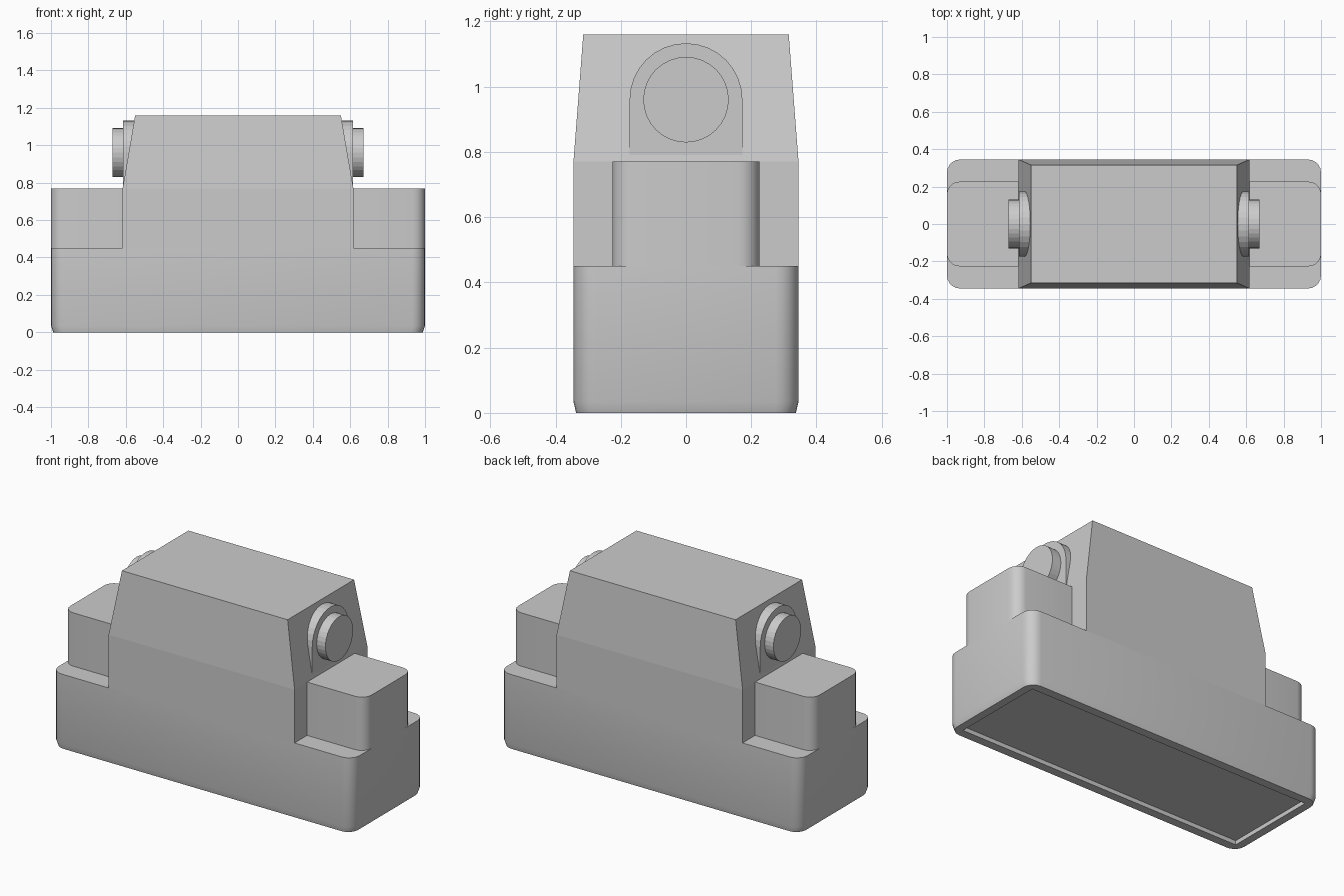
import bpy
import bmesh
from math import sin, cos, pi, radians

if "Cube" in bpy.data.objects:
    bpy.data.objects.remove(bpy.data.objects["Cube"])


def rect(x0, x1, hy, z, r_left=0.0, r_right=0.0, n=5):
    """Horizontal rectangle, with separate corner radii for its left and right end."""
    pts = []
    for i, (sx, sy) in enumerate([(1, 1), (-1, 1), (-1, -1), (1, -1)]):
        r = r_right if sx > 0 else r_left
        cx = x1 - r if sx > 0 else x0 + r
        cy = sy * (hy - r)
        steps = n if (r_right if sx > 0 else r_left) >= 0 else 0
        for k in range(steps + 1):
            a = (i + k / n) * pi / 2
            pts.append((cx + r * cos(a), cy + r * sin(a), z))
    return pts


def loft(name, rings, smooth=True, mirror=False):
    """Skin a stack of equal-length rings and cap both ends."""
    bm = bmesh.new()
    loops = [[bm.verts.new(p) for p in ring] for ring in rings]
    for a, b in zip(loops, loops[1:]):
        for i in range(len(a)):
            j = (i + 1) % len(a)
            bm.faces.new((a[i], a[j], b[j], b[i]))
    bm.faces.new(list(reversed(loops[0])))
    bm.faces.new(loops[-1])
    # zero-radius corners collapse to single points
    bmesh.ops.remove_doubles(bm, verts=bm.verts, dist=1e-5)
    bmesh.ops.recalc_face_normals(bm, faces=bm.faces)
    mesh = bpy.data.meshes.new(name)
    bm.to_mesh(mesh)
    bm.free()
    obj = bpy.data.objects.new(name, mesh)
    bpy.context.collection.objects.link(obj)
    if smooth:
        bpy.ops.object.select_all(action='DESELECT')
        obj.select_set(True)
        bpy.context.view_layer.objects.active = obj
        bpy.ops.object.shade_smooth_by_angle(angle=radians(30))
    if mirror:
        obj.modifiers.new("mirror", 'MIRROR').use_mirror_merge = False
    return obj


W, D = 1.0, 0.345          # half length and half depth
STEP, SHOULDER, TOP = 0.45, 0.77, 1.16

# Base block: shallow recess underneath, tapered foot, rounded upright corners
loft("base", [
    rect(-W + 0.06, W - 0.06, D - 0.06, 0.025),
    rect(-W + 0.06, W - 0.06, D - 0.06, 0.0),
    rect(-W + 0.012, W - 0.012, D - 0.008, 0.0, 0.065, 0.065),
    rect(-W, W, D, 0.035, 0.07, 0.07),
    rect(-W, W, D, STEP, 0.07, 0.07),
])

# Central housing: straight lower part, tapered hood
loft("housing", [
    rect(-0.617, 0.617, D, STEP),
    rect(-0.617, 0.617, D, SHOULDER),
    rect(-0.55, 0.55, 0.315, TOP),
], smooth=False)

# End blocks sitting on the base, rounded on the outer end only
loft("end_block", [
    rect(0.617, W, 0.226, STEP, 0, 0.065),
    rect(0.617, W, 0.226, SHOULDER, 0, 0.065),
], mirror=True)


# Arched mounting plates let into the sloped ends
def arch(x, r=0.173, zc=0.96, z0=0.79, n=16):
    curve = [(x, r * cos(pi * k / n), zc + r * sin(pi * k / n)) for k in range(n + 1)]
    return curve + [(x, -r, z0), (x, r, z0)]


loft("arched_plate", [arch(0.52), arch(0.614)], smooth=False, mirror=True)


# Round knobs on the plates
def circle(x, r=0.131, zc=0.96, n=32):
    return [(x, r * cos(2 * pi * k / n), zc + r * sin(2 * pi * k / n)) for k in range(n)]


loft("knob", [circle(0.60), circle(0.672)], smooth=False, mirror=True)
